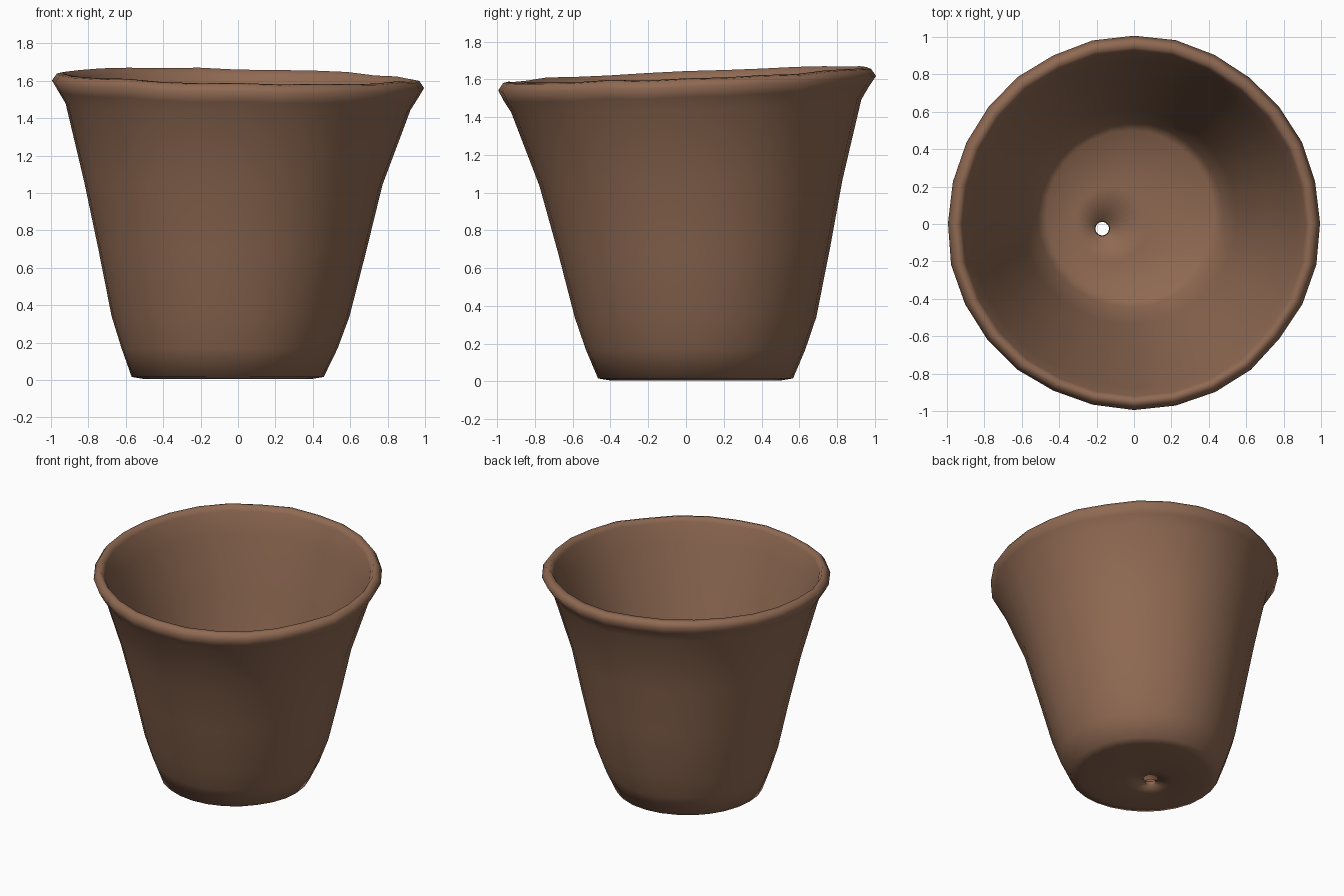
import bpy, bmesh, math, random

random.seed(4)
SIDES = 28

clay = bpy.data.materials.new("brown clay")
clay.diffuse_color = (0.275, 0.142, 0.085, 1)

# Closed chain of rings: centre x, centre y, radius, height
RINGS = [
    (-0.055, 0.05, 0.44, 0.004),   # underside
    (-0.055, 0.05, 0.515, 0.016),  # foot edge
    (-0.045, 0.05, 0.58, 0.17),    # outer wall
    (-0.04, 0.05, 0.638, 0.34),
    (-0.03, 0.04, 0.72, 0.70),
    (-0.025, 0.025, 0.80, 1.05),
    (0.0, 0.0, 0.925, 1.46),
    (0.0, 0.0, 0.965, 1.525),      # rim
    (0.0, 0.005, 0.998, 1.58),
    (0.0, 0.005, 0.972, 1.618),
    (0.0, 0.0, 0.94, 1.624),
    (0.0, 0.0, 0.92, 1.59),
    (0.0, 0.0, 0.875, 1.44),       # inner wall
    (-0.02, 0.025, 0.745, 1.05),
    (-0.03, 0.04, 0.575, 0.36),
    (-0.02, 0.05, 0.495, 0.13),
    (-0.02, 0.05, 0.45, 0.085),    # floor
    (-0.12, 0.0, 0.20, 0.075),
    (-0.17, -0.025, 0.04, 0.06),   # drain hole
    (-0.17, -0.025, 0.036, 0.03),
    (-0.13, 0.0, 0.17, 0.008),
]

# Slight hand-made unevenness, shared by all rings of one column
wobble = [random.uniform(-0.006, 0.006) for _ in range(SIDES)]
lift = [random.uniform(-0.006, 0.006) for _ in range(SIDES)]

bm = bmesh.new()
loops = []
for cx, cy, r, z in RINGS:
    k = min(1.0, (z / 1.5) ** 2)   # the mouth is a little tilted
    loop = []
    for i in range(SIDES):
        a = 2 * math.pi * i / SIDES
        rr = r + wobble[i] * min(1, r) * (r > 0.3)
        x, y = cx + rr * math.cos(a), cy + rr * math.sin(a)
        dz = k * (0.04 * y - 0.02 * x + lift[i])
        loop.append(bm.verts.new((x, y, z + dz)))
    loops.append(loop)
for j, lo in enumerate(loops):
    hi = loops[(j + 1) % len(loops)]
    for i in range(SIDES):
        n = (i + 1) % SIDES
        bm.faces.new((lo[i], lo[n], hi[n], hi[i]))
bmesh.ops.recalc_face_normals(bm, faces=bm.faces)
for f in bm.faces:
    f.smooth = True

mesh = bpy.data.meshes.new("flower_pot")
bm.to_mesh(mesh)
bm.free()
mesh.materials.append(clay)
pot = bpy.data.objects.new("flower_pot", mesh)
bpy.context.collection.objects.link(pot)
